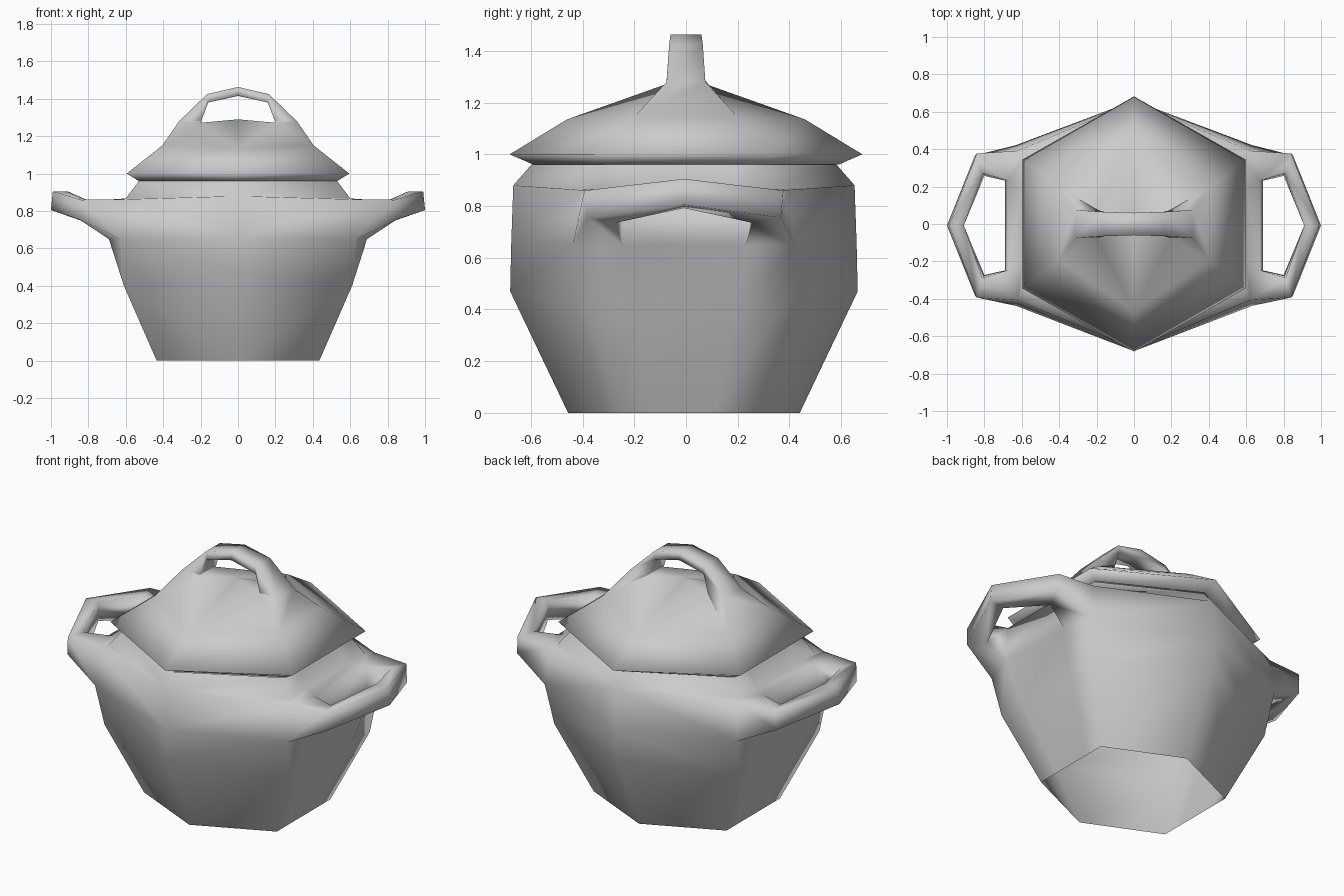
import bpy, bmesh

cube = bpy.data.objects.get("Cube")
if cube:
    bpy.data.objects.remove(cube)

grey = bpy.data.materials.new("light grey")
grey.use_nodes = True
grey.diffuse_color = (0.6, 0.6, 0.6, 1)
grey.node_tree.nodes["Principled BSDF"].inputs["Base Color"].default_value = (0.6, 0.6, 0.6, 1)


def loft(bm, rows, closed=False, skip=()):
    """Quads between consecutive rows of points."""
    vs = [[bm.verts.new(p) for p in row] for row in rows]
    n = len(rows[0])
    for r in range(len(rows) - 1):
        for c in range(n if closed else n - 1):
            d = (c + 1) % n
            if (r, c) not in skip:
                bm.faces.new((vs[r][c], vs[r][d], vs[r + 1][d], vs[r + 1][c]))


def flip(row):
    return [(x, -y, z) for x, y, z in row]


def half_ring(points):
    """Front to back outline of the left half, from its back points."""
    return flip(points) + points[::-1]


def finish(bm, name):
    """Weld, mirror to the other side and shade smooth."""
    bmesh.ops.remove_doubles(bm, verts=bm.verts, dist=0.001)
    bmesh.ops.mirror(bm, geom=bm.verts[:] + bm.edges[:] + bm.faces[:],
                     axis='X', merge_dist=0.001)
    bmesh.ops.remove_doubles(bm, verts=bm.verts, dist=0.001)
    bmesh.ops.recalc_face_normals(bm, faces=bm.faces)
    for face in bm.faces:
        face.smooth = True
    mesh = bpy.data.meshes.new(name)
    bm.to_mesh(mesh)
    bm.free()
    mesh.materials.append(grey)
    bpy.context.collection.objects.link(bpy.data.objects.new(name, mesh))


# Pot body, a hollow shell: each ring is middle point, corner, side point
body = [
    [(0, .448, 0), (.435, .25, 0), (.435, .12, 0)],
    [(0, .672, .47), (.61, .37, .4), (.61, .2, .4)],
    [(0, .668, .65), (.63, .43, .65), (.69, .24, .65)],
    [(0, .66, .88), (.62, .40, .862), (.675, .24, .862)],
    [(0, .66, .88), (.6, .345, .867), (.6, .2, .867)],
    [(0, .59, .96), (.53, .31, .96), (.53, .18, .96)],
]
bm = bmesh.new()
loft(bm, [half_ring(r) for r in body], skip={(2, 1), (2, 3)})

# Side handle grown out of the open corner panels
root = [body[3][1], body[2][1], body[2][2], body[3][2]]
bend = [(.84, .385, .86), (.85, .375, .755), (.8, .265, .735), (.81, .28, .86)]
tip = [(.99, 0, .905), (1, 0, .805), (.91, 0, .792), (.91, 0, .905)]
loft(bm, [root, bend, tip, flip(bend), flip(root)], closed=True)
bmesh.ops.translate(bm, verts=bm.verts, vec=(0, -.008, 0))
finish(bm, "pot_with_side_handles")

# Lid skirt
shoulder = [(0, .46, 1.135), (.405, .195, 1.15)]
skirt = [[(0, .59, .96), (.53, .31, .96)],
         [(0, .682, 1), (.595, .345, 1)],
         shoulder]
bm = bmesh.new()
loft(bm, [half_ring(r) for r in skirt])

# Lid dome
apex = (0, 0, 1.29)
foot = (.2, .075, 1.272)
back = [shoulder[0], shoulder[1], foot, apex]
for face in (back, flip(back), [apex, foot, flip([foot])[0]]):
    bm.faces.new([bm.verts.new(p) for p in face])

# Lid grip arching over the dome
grip = [(shoulder[1], foot),
        ((.315, .075, 1.28), (.195, .075, 1.285)),
        ((.165, .065, 1.425), (.16, .065, 1.38)),
        ((0, .06, 1.463), (0, .06, 1.415))]
loft(bm, [[o, i, flip([i])[0], flip([o])[0]] for o, i in grip], closed=True)
finish(bm, "lid_with_grip")
